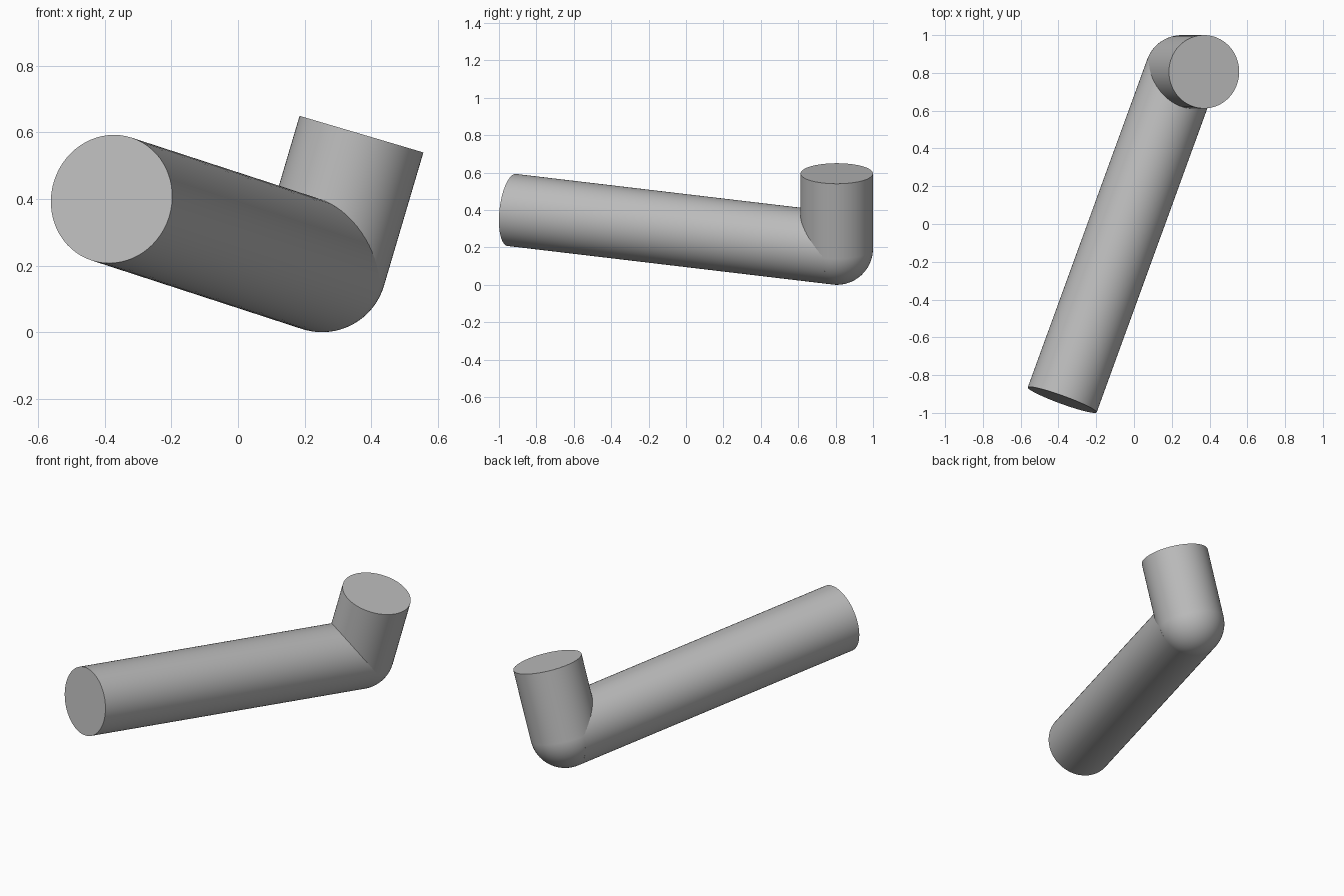
import bpy, math
from mathutils import Vector

cube = bpy.data.objects.get("Cube")
if cube:
    bpy.data.objects.remove(cube, do_unlink=True)

RADIUS = 0.194
ELBOW = Vector((0.2525, 0.806, 0.194))

grey = bpy.data.materials.new("light grey")
grey.use_nodes = True
grey.diffuse_color = (0.5, 0.5, 0.5, 1)
grey.node_tree.nodes["Principled BSDF"].inputs["Base Color"].default_value = (0.5, 0.5, 0.5, 1)


def finish(name):
    obj = bpy.context.object
    obj.name = name
    obj.data.materials.append(grey)
    bpy.ops.object.shade_smooth_by_angle(angle=math.radians(40))
    return obj


def tube(name, end):
    """Capped cylinder running from the elbow centre to the given end."""
    axis = end - ELBOW
    bpy.ops.mesh.primitive_cylinder_add(
        vertices=64, radius=RADIUS, depth=axis.length, location=(ELBOW + end) / 2,
        rotation=axis.to_track_quat('Z', 'Y').to_euler())
    return finish(name)


# Long arm and short upright arm meeting at the elbow
long_arm = tube("long_arm", Vector((-0.38, -0.931, 0.40)))
short_arm = tube("short_arm", Vector((0.371, 0.806, 0.595)))

# Rounded elbow, its poles lined up with the short arm
bpy.ops.mesh.primitive_uv_sphere_add(
    segments=64, ring_count=32, radius=RADIUS, location=ELBOW,
    rotation=short_arm.rotation_euler)
finish("elbow_ball")
